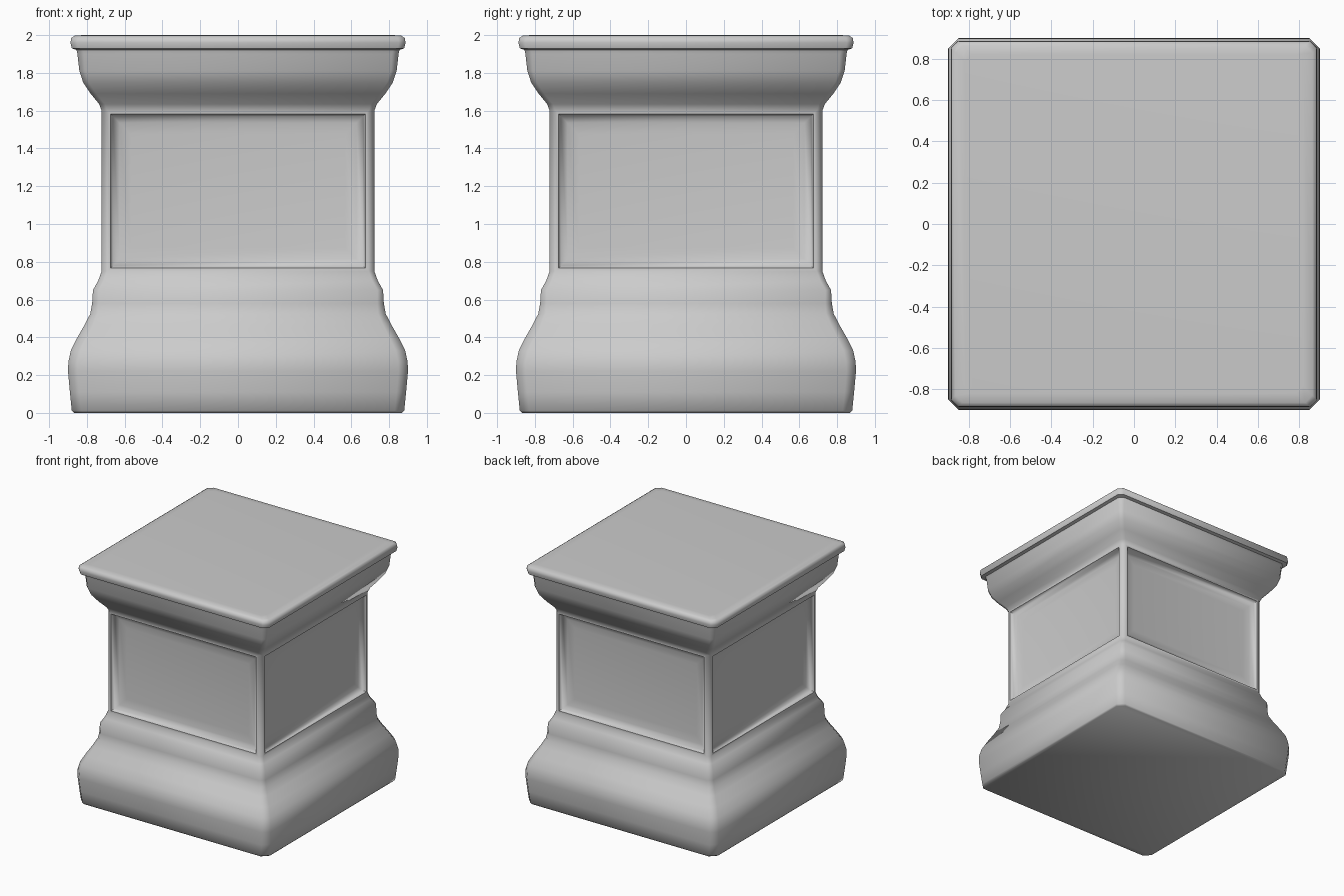
import bpy, bmesh

if "Cube" in bpy.data.objects:
    bpy.data.objects.remove(bpy.data.objects["Cube"])

# Moulding profile: (half width, height, corner chamfer)
profile = [
    (0.868, 0.0, 0.05), (0.88, 0.012, 0.05), (0.89, 0.11, 0.05), (0.90, 0.22, 0.05),
    (0.898, 0.27, 0.05), (0.885, 0.33, 0.05), (0.85, 0.40, 0.05), (0.81, 0.47, 0.045),
    (0.782, 0.525, 0.04), (0.772, 0.58, 0.035), (0.768, 0.65, 0.03), (0.74, 0.70, 0.03),
    (0.722, 0.75, 0.03),
    (0.722, 1.60, 0.03),
    (0.735, 1.635, 0.03), (0.78, 1.69, 0.03), (0.82, 1.75, 0.03), (0.84, 1.81, 0.03),
    (0.85, 1.90, 0.035), (0.855, 1.922, 0.035), (0.88, 1.93, 0.035), (0.887, 1.96, 0.035),
    (0.883, 1.985, 0.035), (0.865, 1.997, 0.035), (0.82, 2.0, 0.035),
]
SHAFT = 12  # index of the ring that starts the panelled shaft


def ring(bm, w, z, c):
    d = w - c
    pts = [(d, -w), (w, -d), (w, d), (d, w), (-d, w), (-w, d), (-w, -d), (-d, -w)]
    return [bm.verts.new((x, y, z)) for x, y in pts]


bm = bmesh.new()
rings = [ring(bm, *p) for p in profile]
panels = []
for k in range(len(rings) - 1):
    a, b = rings[k], rings[k + 1]
    for i in range(8):
        j = (i + 1) % 8
        f = bm.faces.new((a[i], a[j], b[j], b[i]))
        if k == SHAFT and i % 2 == 1:
            panels.append(f)
bm.faces.new(rings[0][::-1])
bm.faces.new(rings[-1])
bm.normal_update()

# Sunken panels with a coved edge on all four sides
for thick, depth in ((0.018, 0.0), (0.012, -0.03), (0.035, -0.015), (0.06, -0.007)):
    bmesh.ops.inset_individual(bm, faces=panels, thickness=thick, depth=depth,
                               use_even_offset=True)

mesh = bpy.data.meshes.new("pedestal")
bm.to_mesh(mesh)
bm.free()
pedestal = bpy.data.objects.new("pedestal", mesh)
bpy.context.collection.objects.link(pedestal)
bpy.context.view_layer.objects.active = pedestal
pedestal.select_set(True)
bpy.ops.object.shade_smooth_by_angle(angle=0.9)
